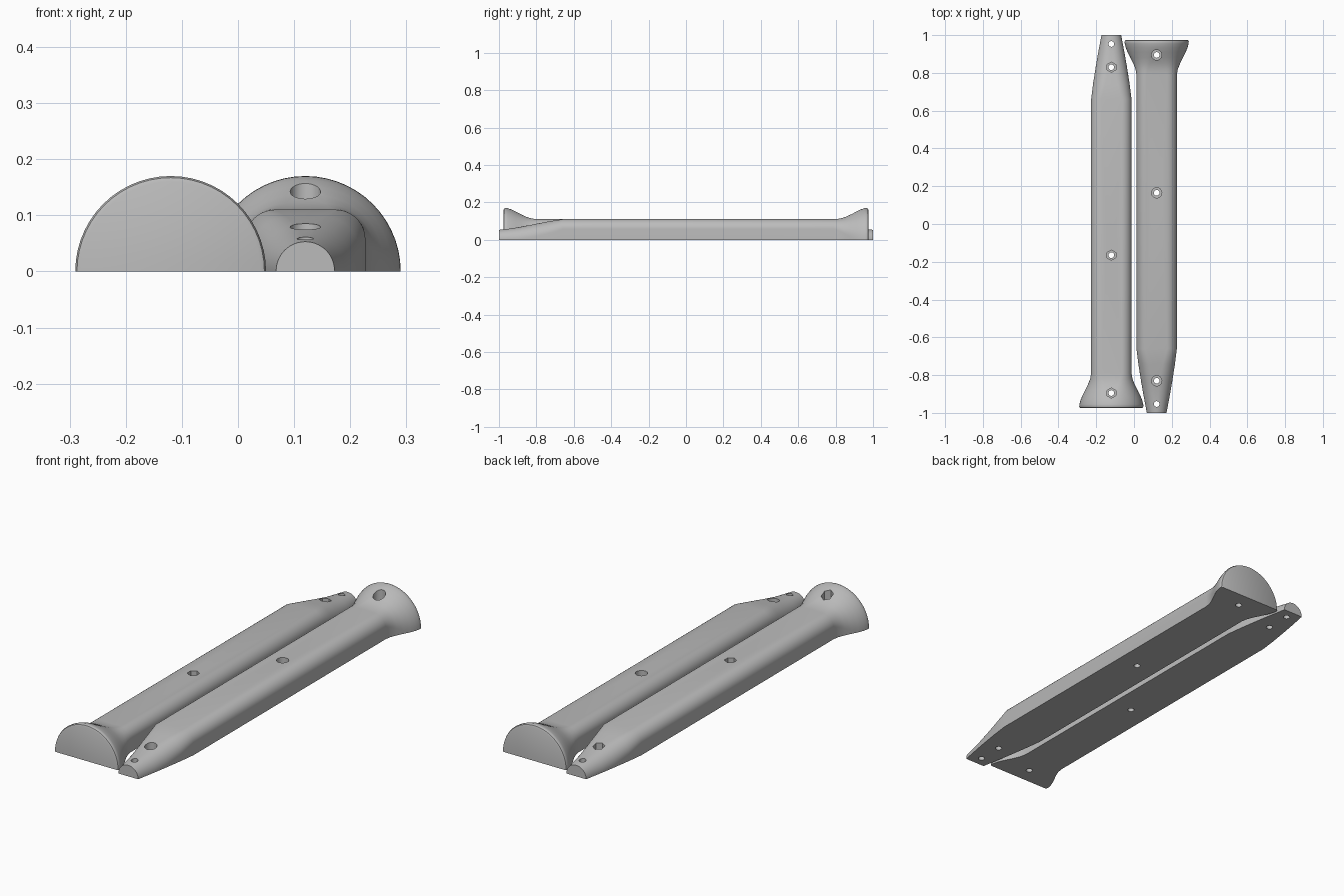
import bpy, bmesh, math
from mathutils import Matrix

cube = bpy.data.objects.get("Cube")
if cube:
    bpy.data.objects.remove(cube, do_unlink=True)

grey = bpy.data.materials.new("plain grey")
grey.use_nodes = True
colour = (0.5, 0.5, 0.5, 1)
grey.diffuse_color = colour
grey.node_tree.nodes["Principled BSDF"].inputs["Base Color"].default_value = colour

# Stations along the handle: y, half width, height, corner radius
STATIONS = [
    (-1.0, .052, .053, .052), (-.9, .071, .066, .063), (-.83, .083, .08, .068),
    (-.74, .097, .097, .065), (-.66, .107, .11, .053),
    (.79, .107, .11, .053), (.82, .112, .113, .066), (.85, .124, .121, .09),
    (.88, .139, .135, .118), (.91, .154, .151, .145), (.935, .164, .163, .162),
    (.955, .169, .169, .169), (.965, .17, .17, .17), (.972, .167, .167, .167),
    (.975, .16, .16, .16),
]
ARC = 14
BOLTS = (-.83, .165, .895)
POCKET_FLOORS = (.05, .055, .07)
TIP_PIN = -.953


def section(w, h, r):
    """Flat-bottomed arch with rounded top corners."""
    right = [(w, 0)]
    for i in range(ARC + 1):
        a = math.pi / 2 * i / ARC
        right.append((w - r + r * math.cos(a), h - r + r * math.sin(a)))
    return right + [(-x, z) for x, z in reversed(right)]


def finish(bm, name):
    bmesh.ops.remove_doubles(bm, verts=bm.verts, dist=1e-5)
    bmesh.ops.recalc_face_normals(bm, faces=bm.faces)
    mesh = bpy.data.meshes.new(name)
    bm.to_mesh(mesh)
    bm.free()
    obj = bpy.data.objects.new(name, mesh)
    bpy.context.collection.objects.link(obj)
    return obj


def loft(name):
    bm = bmesh.new()
    rings = [[bm.verts.new((x, y, z)) for x, z in section(w, h, r)]
             for y, w, h, r in STATIONS]
    n = len(rings[0])
    for a, b in zip(rings, rings[1:]):
        for i in range(n):
            j = (i + 1) % n
            bm.faces.new((a[i], a[j], b[j], b[i]))
    bm.faces.new(rings[0])
    bm.faces.new(rings[-1])
    return finish(bm, name)


def drills(name, holes, sides):
    """Upright cutters; each hole is (y, radius, floor height)."""
    bm = bmesh.new()
    for y, radius, floor in holes:
        bmesh.ops.create_cone(bm, cap_ends=True, segments=sides, radius1=radius,
                              radius2=radius, depth=.4,
                              matrix=Matrix.Translation((0, y, floor + .2)))
    return finish(bm, name)


def cut(obj, cutter):
    cutter.hide_render = True
    mod = obj.modifiers.new("cut", 'BOOLEAN')
    mod.operation = 'DIFFERENCE'
    mod.solver = 'EXACT'
    mod.object = cutter
    bpy.context.view_layer.objects.active = obj
    bpy.ops.object.modifier_apply(modifier=mod.name)
    bpy.data.objects.remove(cutter, do_unlink=True)


def handle_half(name, x, turn, pocket_sides):
    half = loft(name)
    # Wide pockets for bolt heads or nuts, then narrow holes right through
    pockets = [(y, .027, f) for y, f in zip(BOLTS, POCKET_FLOORS)]
    cut(half, drills("pocket_cutter", pockets, pocket_sides))
    through = [(y, .015, -.1) for y in BOLTS + (TIP_PIN,)]
    cut(half, drills("hole_cutter", through, 24))
    half.data.transform(Matrix.Translation((x, 0, 0)) @ Matrix.Rotation(turn, 4, 'Z'))
    half.data.materials.clear()
    half.data.materials.append(grey)
    bpy.ops.object.select_all(action='DESELECT')
    half.select_set(True)
    bpy.context.view_layer.objects.active = half
    bpy.ops.object.shade_smooth_by_angle(angle=math.radians(30))


# Two matching halves laid head to tail
handle_half("left_handle_half", .12, 0, 32)
handle_half("right_handle_half", -.12, math.pi, 6)
